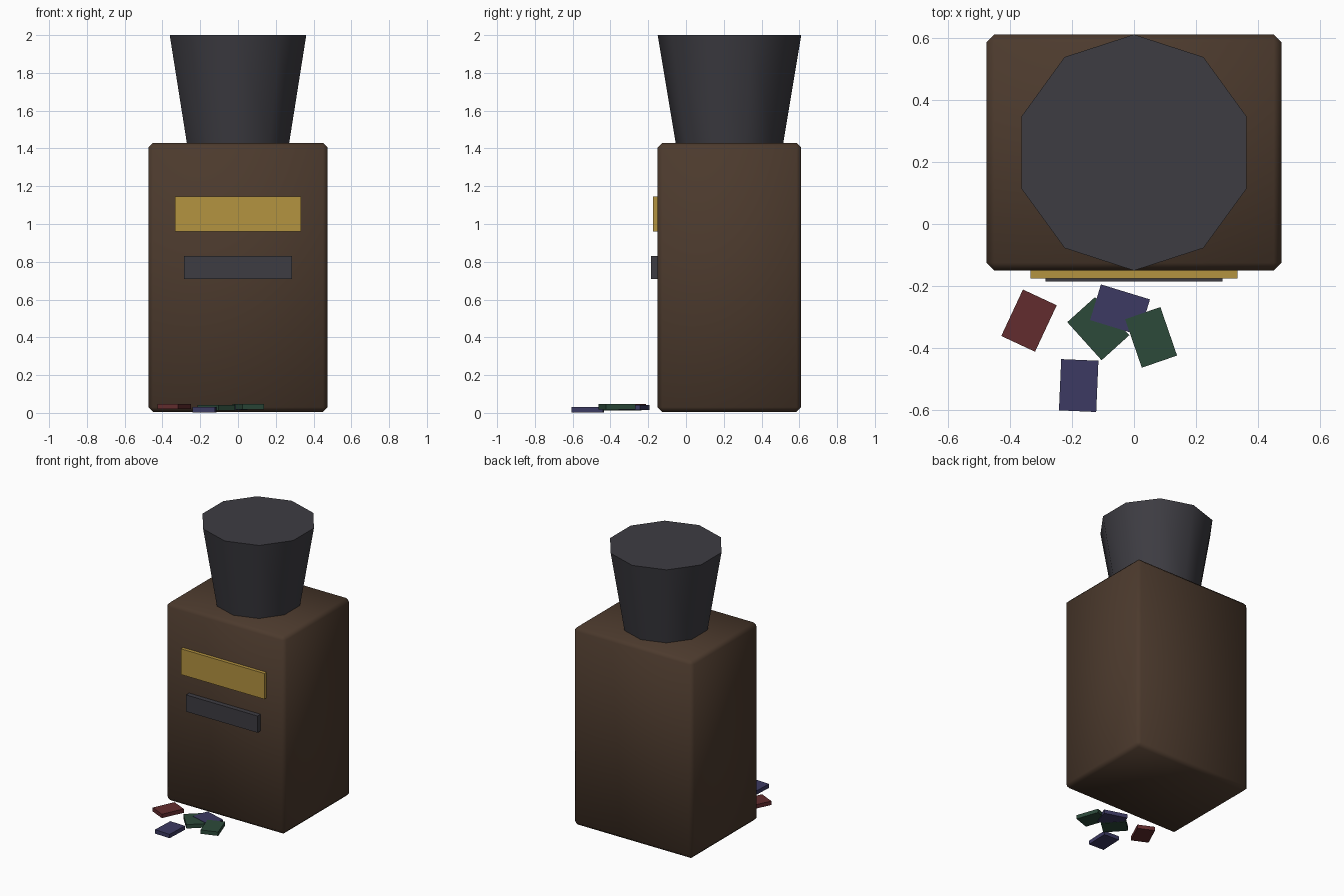
import bpy, math

if "Cube" in bpy.data.objects:
    bpy.data.objects.remove(bpy.data.objects["Cube"])


def lin(c):
    c /= 255
    return c / 12.92 if c <= 0.04045 else ((c + 0.055) / 1.055) ** 2.4


def material(name, r, g, b):
    m = bpy.data.materials.new(name)
    m.diffuse_color = (lin(r), lin(g), lin(b), 1)
    m.use_nodes = True
    m.node_tree.nodes["Principled BSDF"].inputs["Base Color"].default_value = m.diffuse_color
    return m


WOOD = material("dark_brown", 76, 58, 45)
METAL = material("charcoal", 61, 60, 66)
GOLD = material("brass", 180, 147, 64)
RED = material("dark_red", 98, 44, 46)
GREEN = material("dark_green", 44, 74, 58)
BLUE = material("dark_blue", 60, 58, 98)


def smooth(obj, degrees):
    bpy.ops.object.select_all(action='DESELECT')
    obj.select_set(True)
    bpy.context.view_layer.objects.active = obj
    bpy.ops.object.shade_smooth_by_angle(angle=math.radians(degrees))


def box(name, centre, size, mat, turn=0.0):
    bpy.ops.mesh.primitive_cube_add(size=1, location=centre,
                                    rotation=(0, 0, math.radians(turn)))
    o = bpy.context.object
    o.name = name
    for v in o.data.vertices:
        v.co = [a * b for a, b in zip(v.co, size)]
    o.data.materials.append(mat)
    return o


# Cabinet with chamfered edges
cabinet = box("cabinet", (0, 0.23, 0.7175), (0.95, 0.76, 1.425), WOOD)
bev = cabinet.modifiers.new("chamfer", 'BEVEL')
bev.width = 0.025
bev.segments = 1
bpy.ops.object.modifier_apply(modifier=bev.name)
smooth(cabinet, 50)

# Ten-sided hopper flaring upwards, one corner facing the back
bpy.ops.mesh.primitive_cone_add(vertices=10, radius1=0.285, radius2=0.38,
                                depth=0.57, location=(0, 0.23, 1.715))
hopper = bpy.context.object
hopper.name = "hopper"
hopper.data.materials.append(METAL)
smooth(hopper, 40)

# Plates on the front
box("sign_plate", (0, -0.15, 1.0525), (0.665, 0.05, 0.185), GOLD)
box("slot_plate", (0, -0.155, 0.77), (0.57, 0.06, 0.12), METAL)

# Small blocks scattered on the floor: x, y, z centre, turn, colour
blocks = [(-0.338, -0.311, 0.034, -25, RED),
          (-0.178, -0.520, 0.016, -2.5, BLUE),
          (-0.115, -0.337, 0.027, 42, GREEN),
          (-0.045, -0.276, 0.029, 73, BLUE),
          (0.055, -0.365, 0.033, 19, GREEN)]
for i, (x, y, z, turn, mat) in enumerate(blocks):
    box(f"loose_block_{i + 1}", (x, y, z), (0.12, 0.165, 0.028), mat, turn)
